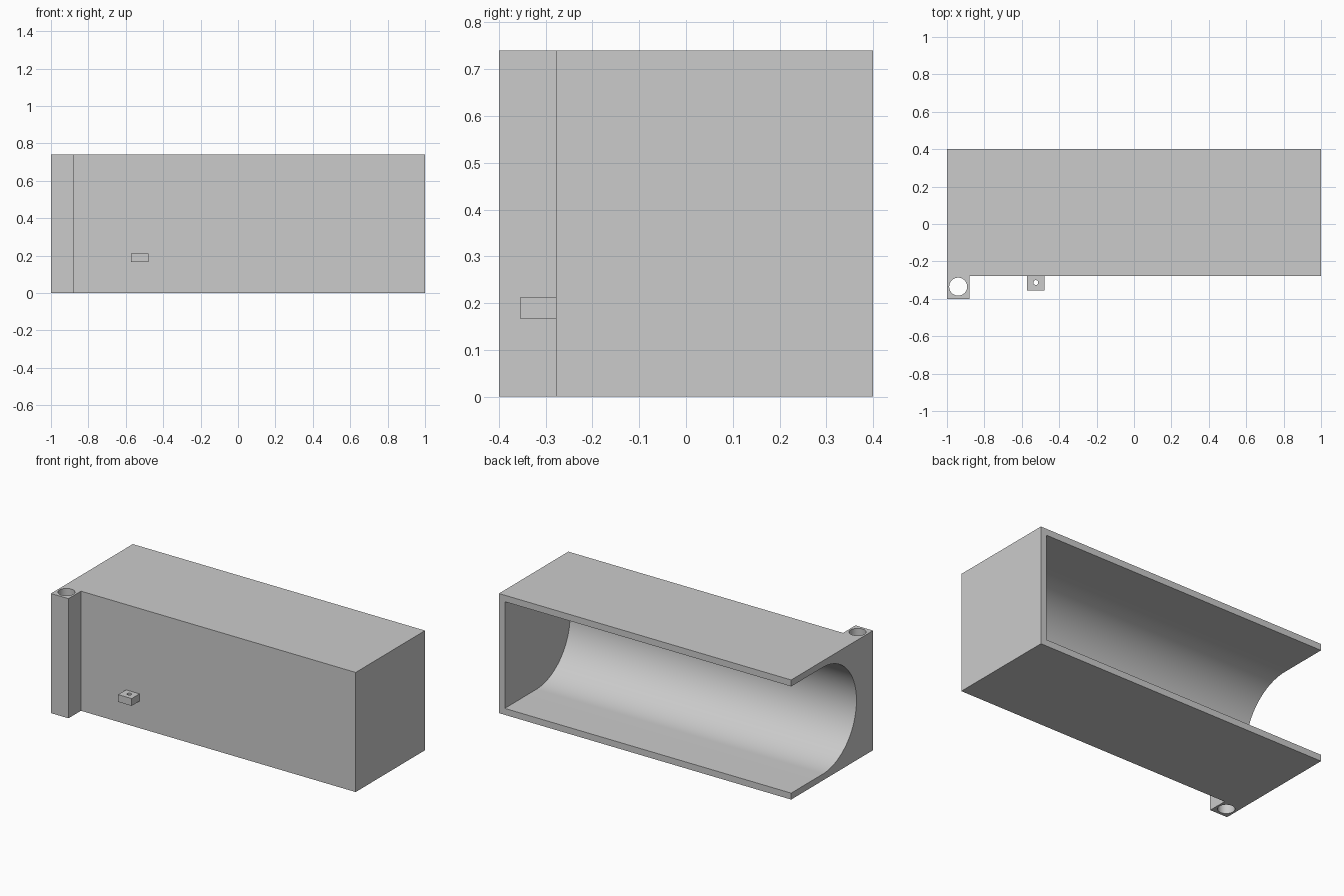
import bpy, bmesh, math

if "Cube" in bpy.data.objects:
    bpy.data.objects.remove(bpy.data.objects["Cube"], do_unlink=True)

HEIGHT, BACK, FRONT, WALL = 0.74, 0.4, -0.278, 0.04
POST_SIDE, POST_FRONT = -0.88, -0.4

grey = bpy.data.materials.new("plain grey")
grey.use_nodes = True
grey.diffuse_color = (0.6, 0.6, 0.6, 1)
grey.node_tree.nodes["Principled BSDF"].inputs["Base Color"].default_value = (0.6, 0.6, 0.6, 1)


def prism(name, outline, offset):
    """Extrude a closed outline of 3D points along an offset."""
    bm = bmesh.new()
    face = bm.faces.new([bm.verts.new(p) for p in outline])
    new = bmesh.ops.extrude_face_region(bm, geom=[face])["geom"]
    bmesh.ops.translate(bm, vec=offset,
                        verts=[v for v in new if isinstance(v, bmesh.types.BMVert)])
    bmesh.ops.recalc_face_normals(bm, faces=bm.faces)
    mesh = bpy.data.meshes.new(name)
    bm.to_mesh(mesh)
    bm.free()
    mesh.materials.append(grey)
    obj = bpy.data.objects.new(name, mesh)
    bpy.context.collection.objects.link(obj)
    return obj


def round_cutter(x, y, radius):
    ring = [(x + radius * math.cos(a), y + radius * math.sin(a), -0.1)
            for a in (math.tau * i / 48 for i in range(48))]
    return prism("hole_cutter", ring, (0, 0, 1))


def carve(obj, cutters):
    """Cut the shapes out of the part, then discard them."""
    for cutter in cutters:
        cutter.hide_render = True
        mod = obj.modifiers.new("cut", 'BOOLEAN')
        mod.operation, mod.solver, mod.object = 'DIFFERENCE', 'EXACT', cutter
    bpy.context.view_layer.update()
    graph = bpy.context.evaluated_depsgraph_get()
    mesh = bpy.data.meshes.new_from_object(obj.evaluated_get(graph))
    obj.modifiers.clear()
    obj.data = mesh
    for cutter in cutters:
        bpy.data.objects.remove(cutter, do_unlink=True)
    bpy.ops.object.select_all(action='DESELECT')
    obj.select_set(True)
    bpy.context.view_layer.objects.active = obj
    bpy.ops.object.shade_smooth_by_angle(angle=math.radians(30))


# Housing block with the corner post as one solid
plan = [(-1, BACK), (-1, POST_FRONT), (POST_SIDE, POST_FRONT),
        (POST_SIDE, FRONT), (1, FRONT), (1, BACK)]
housing = prism("housing", [(x, y, 0) for x, y in plan], (0, 0, HEIGHT))

# Round-bottomed channel, open at the back and at the post end
radius = HEIGHT / 2 - WALL
centre_y = FRONT + WALL + radius
channel = [(-1.1, BACK + 0.1, HEIGHT - WALL)]
for i in range(65):
    a = math.pi / 2 + math.pi * i / 64
    channel.append((-1.1, centre_y + radius * math.cos(a),
                    HEIGHT / 2 + radius * math.sin(a)))
channel.append((-1.1, BACK + 0.1, WALL))
cavity = prism("channel_cutter", channel, (2.1 - WALL, 0, 0))
carve(housing, [cavity, round_cutter(-0.94, -0.335, 0.048)])

# Small drilled tab on the front
tab_plan = [(-0.572, -0.355), (-0.479, -0.355), (-0.479, FRONT), (-0.572, FRONT)]
tab = prism("front_tab", [(x, y, 0.167) for x, y in tab_plan], (0, 0, 0.045))
carve(tab, [round_cutter(-0.525, -0.313, 0.013)])
